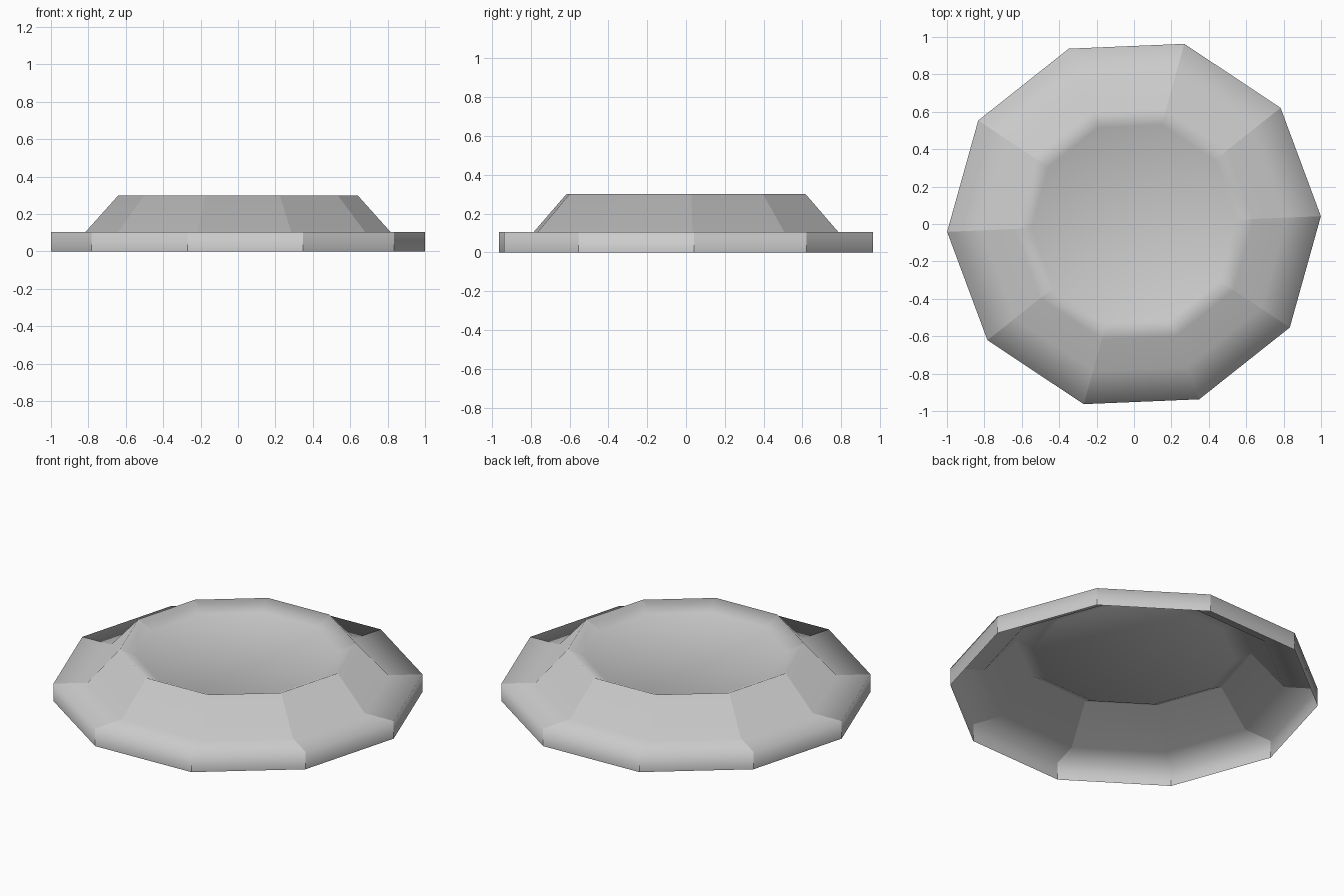
import bpy
import bmesh
import math

cube = bpy.data.objects.get("Cube")
if cube:
    bpy.data.objects.remove(cube, do_unlink=True)

SIDES = 10
TURN = math.radians(2.4)

# Radius and height of each ring, from the open foot to the sunken centre
PROFILE = [(1.0, 0.0), (1.0, 0.105), (0.815, 0.105), (0.64, 0.3), (0.55, 0.255)]


def grey_material():
    mat = bpy.data.materials.new("plain grey")
    colour = (0.6, 0.6, 0.6, 1.0)
    mat.use_nodes = True
    mat.diffuse_color = colour
    mat.node_tree.nodes["Principled BSDF"].inputs["Base Color"].default_value = colour
    return mat


def add_ring(bm, radius, height):
    ring = []
    for i in range(SIDES):
        a = TURN + math.tau * i / SIDES
        ring.append(bm.verts.new((radius * math.cos(a), radius * math.sin(a), height)))
    return ring


# Hollow ten-sided shell: rim wall, flat ledge, raised slope, shallow lip
bm = bmesh.new()
rings = [add_ring(bm, r, z) for r, z in PROFILE]
for low, high in zip(rings, rings[1:]):
    for i in range(SIDES):
        j = (i + 1) % SIDES
        bm.faces.new((low[i], low[j], high[j], high[i]))

# Sunken centre panel
bm.faces.new(rings[-1])

# Smooth across the rings, with crisp corners between the ten sides
for face in bm.faces:
    face.smooth = True
for low, high in zip(rings, rings[1:]):
    for a, b in zip(low, high):
        bm.edges.get((a, b)).smooth = False

mesh = bpy.data.meshes.new("shallow_dish")
bm.to_mesh(mesh)
bm.free()
mesh.materials.append(grey_material())
dish = bpy.data.objects.new("shallow_dish", mesh)
bpy.context.collection.objects.link(dish)
